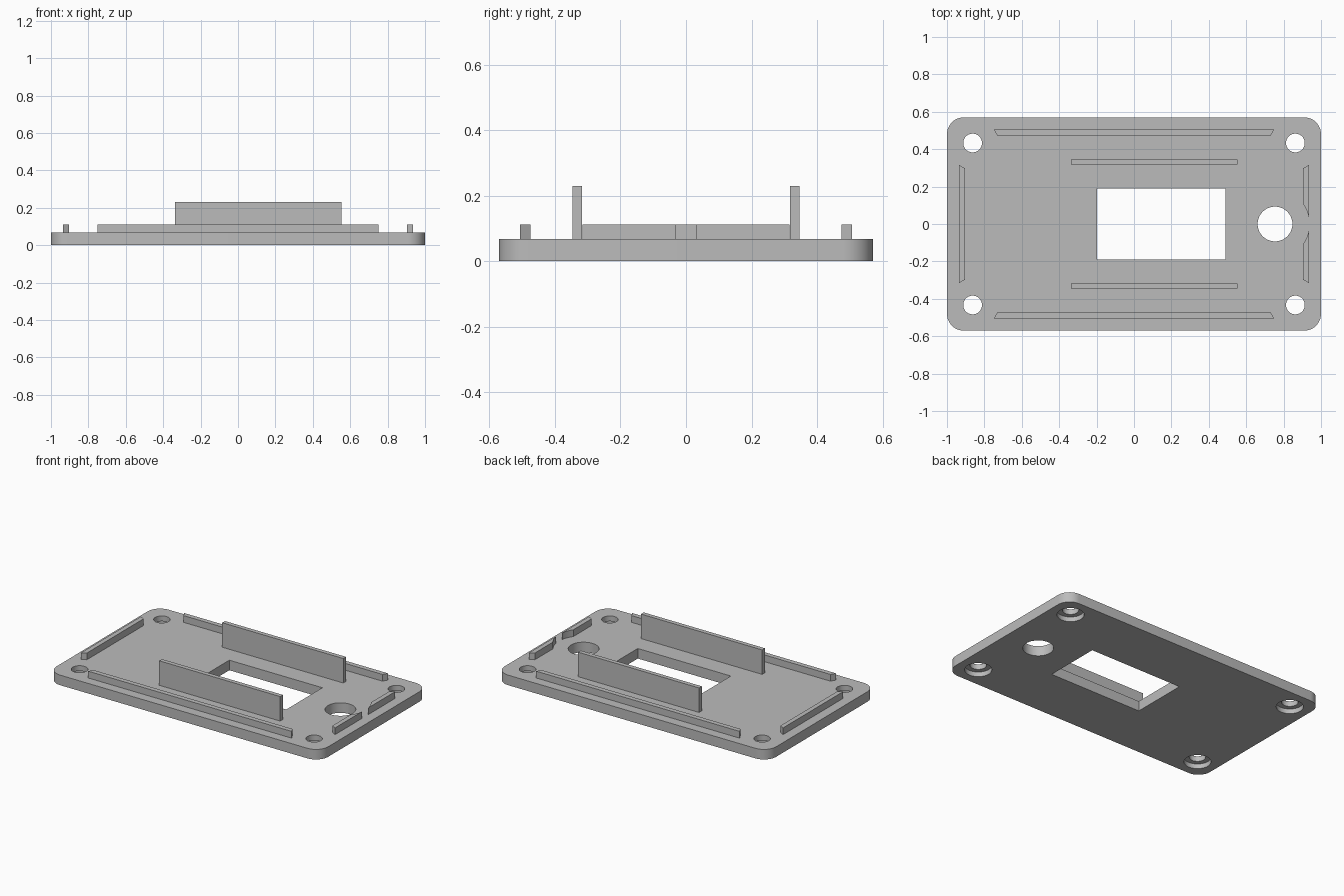
import bpy
import bmesh
from math import cos, sin, pi, radians

cube = bpy.data.objects.get("Cube")
if cube:
    bpy.data.objects.remove(cube, do_unlink=True)

GREY = (0.5, 0.5, 0.5, 1)
grey = bpy.data.materials.new("plain grey")
grey.use_nodes = True
grey.diffuse_color = GREY
grey.node_tree.nodes["Principled BSDF"].inputs["Base Color"].default_value = GREY

PLATE_TOP = 0.067
RAIL_TOP = 0.112
WALL_TOP = 0.23
SUNK = 0.055          # ribs start slightly inside the plate
HOLE_X = 0.754        # centre of the large round hole


def prism(name, outline, z0, z1):
    """Extrude a counter-clockwise outline from z0 to z1."""
    bm = bmesh.new()
    base = bm.faces.new([bm.verts.new((x, y, z0)) for x, y in outline])
    top = bmesh.ops.extrude_face_region(bm, geom=[base])["geom"]
    bmesh.ops.translate(bm, vec=(0, 0, z1 - z0),
                        verts=[v for v in top if isinstance(v, bmesh.types.BMVert)])
    bmesh.ops.recalc_face_normals(bm, faces=bm.faces)
    mesh = bpy.data.meshes.new(name)
    bm.to_mesh(mesh)
    bm.free()
    mesh.materials.append(grey)
    obj = bpy.data.objects.new(name, mesh)
    bpy.context.collection.objects.link(obj)
    return obj


def arc(cx, cy, r, start, sweep, steps):
    return [(cx + r * cos(start + sweep * i / steps),
             cy + r * sin(start + sweep * i / steps)) for i in range(steps + 1)]


def circle(cx, cy, r, steps=48):
    return arc(cx, cy, r, 0, 2 * pi, steps)[:-1]


def box(x0, x1, y0, y1):
    return [(x0, y0), (x1, y0), (x1, y1), (x0, y1)]


def activate(obj):
    bpy.ops.object.select_all(action="DESELECT")
    obj.select_set(True)
    bpy.context.view_layer.objects.active = obj


def cut(obj, cutter):
    cutter.hide_render = True
    mod = obj.modifiers.new("cut", "BOOLEAN")
    mod.operation = "DIFFERENCE"
    mod.solver = "EXACT"
    mod.object = cutter
    activate(obj)
    bpy.ops.object.modifier_apply(modifier=mod.name)
    bpy.data.objects.remove(cutter, do_unlink=True)


# Rounded base plate
HX, HY, R = 1.0, 0.57, 0.09
outline = []
for i, (sx, sy) in enumerate([(1, 1), (-1, 1), (-1, -1), (1, -1)]):
    outline += arc(sx * (HX - R), sy * (HY - R), R, i * pi / 2, pi / 2, 12)
plate = prism("base_plate", outline, 0, PLATE_TOP)

# Window and large round hole
cut(plate, prism("window_cutter", box(-0.197, 0.488, -0.19, 0.19), -0.1, 0.2))
cut(plate, prism("round_hole_cutter", circle(HOLE_X, 0, 0.093), -0.1, 0.2))

# Screw holes, counterbored from below
for sx in (-1, 1):
    for sy in (-1, 1):
        x, y = sx * 0.863, sy * 0.433
        cut(plate, prism("screw_cutter", circle(x, y, 0.05), -0.1, 0.2))
        cut(plate, prism("counterbore_cutter", circle(x, y, 0.082), -0.1, 0.032))
parts = [plate]

# Tall inner walls and long edge rails with slanted ends
for side, s in (("front", -1), ("back", 1)):
    y0, y1 = sorted((s * 0.317, s * 0.346))
    parts.append(prism(side + "_wall", box(-0.338, 0.553, y0, y1), SUNK, WALL_TOP))
    rail = [(-0.75, s * 0.506), (0.75, s * 0.506), (0.732, s * 0.474), (-0.732, s * 0.474)]
    parts.append(prism(side + "_rail", rail, SUNK, RAIL_TOP))

# Short end rails; the one beside the round hole is cleared by an arc
for side, s in (("right", -1), ("left", 1)):
    rail = [(s * 0.935, -0.315), (s * 0.935, 0.315), (s * 0.904, 0.298), (s * 0.904, -0.298)]
    parts.append(prism(side + "_rail", rail, SUNK, RAIL_TOP))
cut(parts[-1], prism("clearance_cutter", circle(HOLE_X, 0, 0.184, 96), 0, 0.3))

for obj in parts:
    activate(obj)
    bpy.ops.object.shade_smooth_by_angle(angle=radians(30))
